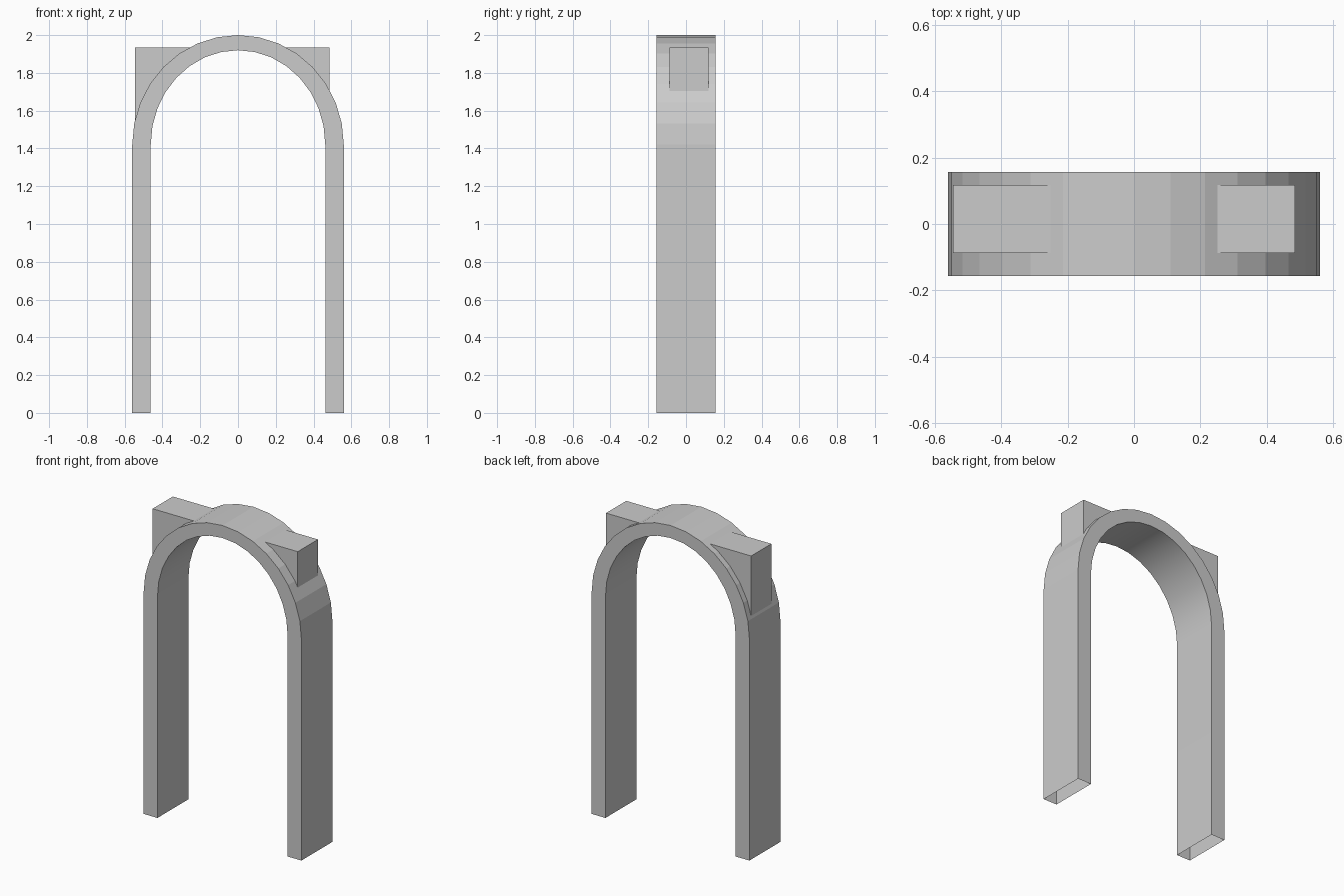
import bpy, bmesh
from math import sin, cos, pi

if "Cube" in bpy.data.objects:
    bpy.data.objects.remove(bpy.data.objects["Cube"])

SEGMENTS = 16
SPRING_Z = 1.42
HALF_DEPTH = 0.157


def arch_line(rx, rz):
    """Right foot, half ellipse over the top, left foot, as (x, z)."""
    curve = [(rx * cos(pi * i / SEGMENTS), SPRING_Z + rz * sin(pi * i / SEGMENTS))
             for i in range(SEGMENTS + 1)]
    return [(rx, 0)] + curve + [(-rx, 0)]


def finish(name, bm):
    bmesh.ops.recalc_face_normals(bm, faces=bm.faces)
    mesh = bpy.data.meshes.new(name)
    bm.to_mesh(mesh)
    bm.free()
    obj = bpy.data.objects.new(name, mesh)
    bpy.context.collection.objects.link(obj)
    return obj


# Arch: hollow band, open under both feet, smooth on the inside
bm = bmesh.new()
rings = []
for (ox, oz), (ix, iz) in zip(arch_line(0.56, 0.58), arch_line(0.462, 0.50)):
    rings.append([bm.verts.new(p) for p in (
        (ox, -HALF_DEPTH, oz), (ox, HALF_DEPTH, oz),
        (ix, HALF_DEPTH, iz), (ix, -HALF_DEPTH, iz))])
for a, b in zip(rings, rings[1:]):
    for i in range(4):
        j = (i + 1) % 4
        face = bm.faces.new((a[i], a[j], b[j], b[i]))
        face.smooth = (i == 2)
finish("arch", bm)


# Corner blocks: triangular wedges whose slanted side is buried in the arch
def corner_block(name, outline, y0=-0.087, y1=0.118):
    bm = bmesh.new()
    base = bm.faces.new([bm.verts.new((x, y0, z)) for x, z in outline])
    ext = bmesh.ops.extrude_face_region(bm, geom=[base], use_keep_orig=True)
    moved = [v for v in ext["geom"] if isinstance(v, bmesh.types.BMVert)]
    bmesh.ops.translate(bm, verts=moved, vec=(0, y1 - y0, 0))
    finish(name, bm)


corner_block("left_corner_block", [(-0.545, 1.935), (-0.545, 1.55), (-0.25, 1.935)])
corner_block("right_corner_block", [(0.485, 1.935), (0.485, 1.69), (0.25, 1.935)])
